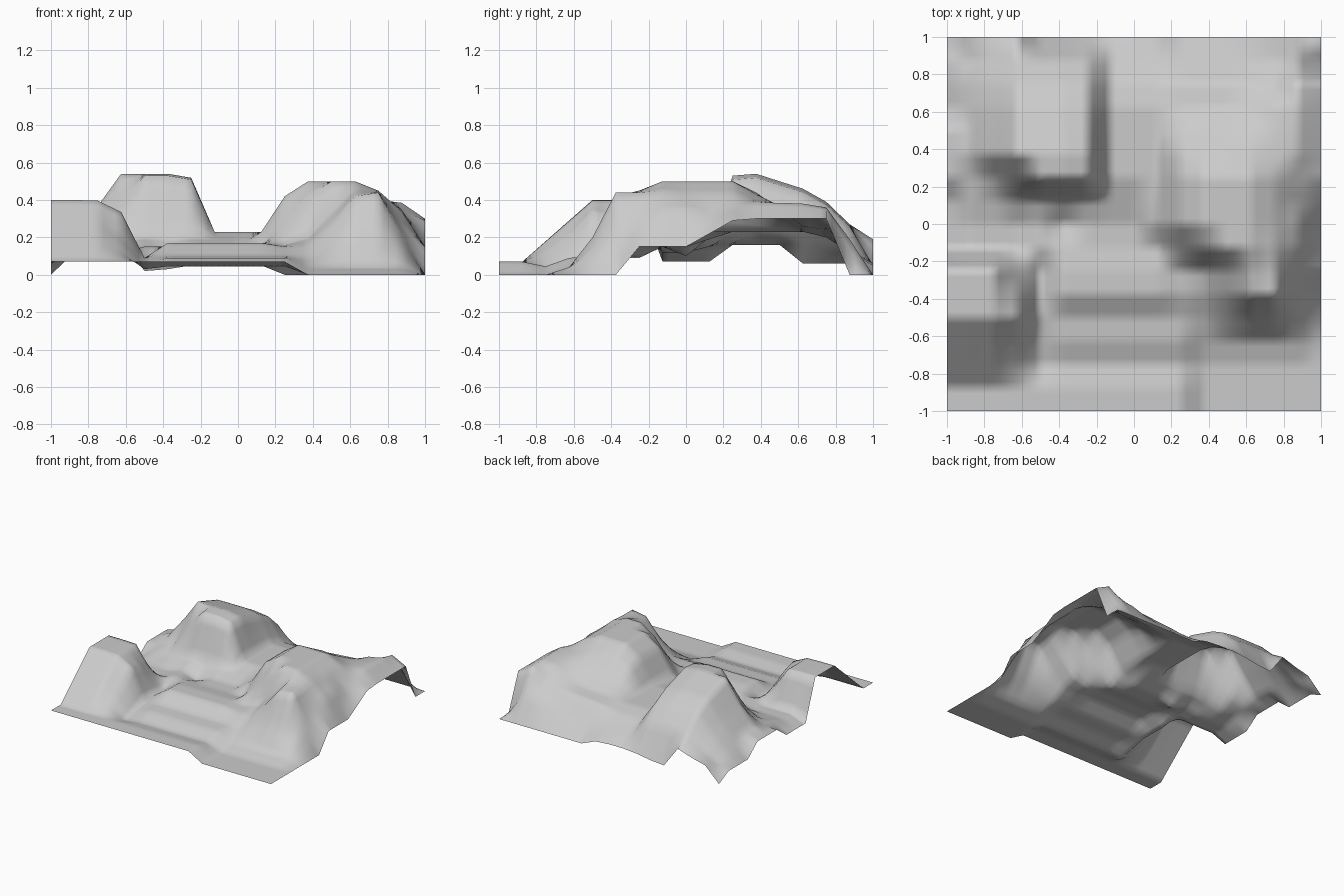
import bpy, bmesh

N = 16      # control cells per side (0.125 units each)
SUB = 4     # mesh cells per control cell
H = [[0.15] * (N + 1) for _ in range(N + 1)]   # H[j][i], j runs to the back


def paint(patches):
    """Set terraces: (first i, last i, first j, last j, height)."""
    for i0, i1, j0, j1, z in patches:
        for j in range(j0, j1 + 1):
            for i in range(i0, i1 + 1):
                H[j][i] = z


def profile(j, i0, *heights):
    """Set a short cross-section along x."""
    for k, z in enumerate(heights):
        H[j][i0 + k] = z


# Low plain along the front, with a shallow ditch, stepping down at the right
paint([(0, 10, 0, 1, 0.07), (4, 10, 2, 2, 0.045), (4, 10, 3, 3, 0.09),
       (5, 10, 4, 4, 0.10), (11, 16, 0, 2, 0.0), (11, 15, 3, 3, 0.04),
       (16, 16, 3, 5, 0.0)])

# Central basin with a small hollow
paint([(5, 9, 5, 6, 0.17), (4, 9, 7, 9, 0.15), (5, 5, 8, 8, 0.10),
       (7, 9, 10, 13, 0.23), (7, 9, 9, 9, 0.19)])

# Left front hill with a gully on its right
for j, z, side in zip(range(2, 7), (0.18, 0.29, 0.40, 0.40, 0.40),
                      (0.75, 0.80, 0.84, 0.75, 0.55)):
    profile(j, 0, z, z, z * 0.99, z * side)
profile(2, 3, 0.12, 0.03)
profile(3, 3, 0.20, 0.06)
paint([(4, 4, 4, 6, 0.09)])

# Left bank, behind the front hill
paint([(0, 0, 7, 9, 0.07), (1, 3, 7, 8, 0.12), (1, 2, 9, 9, 0.15)])

# Left peak, sloping down towards the back
for j, z in zip(range(10, 16), (0.53, 0.54, 0.50, 0.46, 0.39, 0.27)):
    profile(j, 1, 0.20 * z / 0.5, 0.68 * z, z, z, z, z * 0.96)
profile(10, 1, 0.17, 0.22, 0.38)
profile(9, 3, 0.19, 0.20, 0.20, 0.20)
paint([(0, 0, 10, 12, 0.16), (0, 0, 13, 15, 0.06)])

# Right hill
profile(4, 11, 0.09, 0.15, 0.20, 0.20, 0.13, 0.0)
profile(5, 10, 0.15, 0.16, 0.27, 0.42, 0.44, 0.22)
profile(6, 10, 0.16, 0.20, 0.33, 0.45, 0.44, 0.28, 0.15)
profile(7, 10, 0.28, 0.42, 0.50, 0.50, 0.45, 0.34, 0.15)
for j, shoulder, edge in ((8, 0.35, 0.15), (9, 0.33, 0.22), (10, 0.35, 0.29)):
    profile(j, 9, 0.23, 0.42, 0.50, 0.50, 0.50, 0.44, shoulder, edge)

# Terraces behind the right hill, cut off along a diagonal
profile(11, 10, 0.38, 0.43, 0.44, 0.43, 0.40, 0.385, 0.30)
profile(12, 10, 0.29, 0.33, 0.35, 0.37, 0.38, 0.385, 0.30)
profile(13, 10, 0.24, 0.25, 0.26, 0.30, 0.36, 0.38, 0.30)
profile(14, 7, 0.20, 0.20, 0.20, 0.22, 0.23, 0.24, 0.25, 0.27, 0.36, 0.30)

# Back slope down to the ground
profile(15, 7, 0.14, 0.13, 0.12, 0.11, 0.11, 0.12, 0.14, 0.18, 0.19, 0.0)
profile(16, 0, 0.0, 0.12, 0.15, 0.19, 0.02, 0.03, 0.05, 0.06, 0.06, 0.05)
paint([(10, 16, 16, 16, 0.0)])


def height(u, v):
    i, j = min(int(u), N - 1), min(int(v), N - 1)
    a, b = u - i, v - j
    near = H[j][i] * (1 - a) + H[j][i + 1] * a
    far = H[j + 1][i] * (1 - a) + H[j + 1][i + 1] * a
    return near * (1 - b) + far * b


# Terrain sheet
n = N * SUB
bm = bmesh.new()
grid = [[bm.verts.new((-1 + 2 * i / n, -1 + 2 * j / n, height(i / SUB, j / SUB)))
         for i in range(n + 1)] for j in range(n + 1)]
for j in range(n):
    for i in range(n):
        f = bm.faces.new((grid[j][i], grid[j][i + 1],
                          grid[j + 1][i + 1], grid[j + 1][i]))
        f.smooth = True
mesh = bpy.data.meshes.new("terrain")
bm.to_mesh(mesh)
bm.free()
terrain = bpy.data.objects.new("terrain", mesh)
bpy.context.collection.objects.link(terrain)
